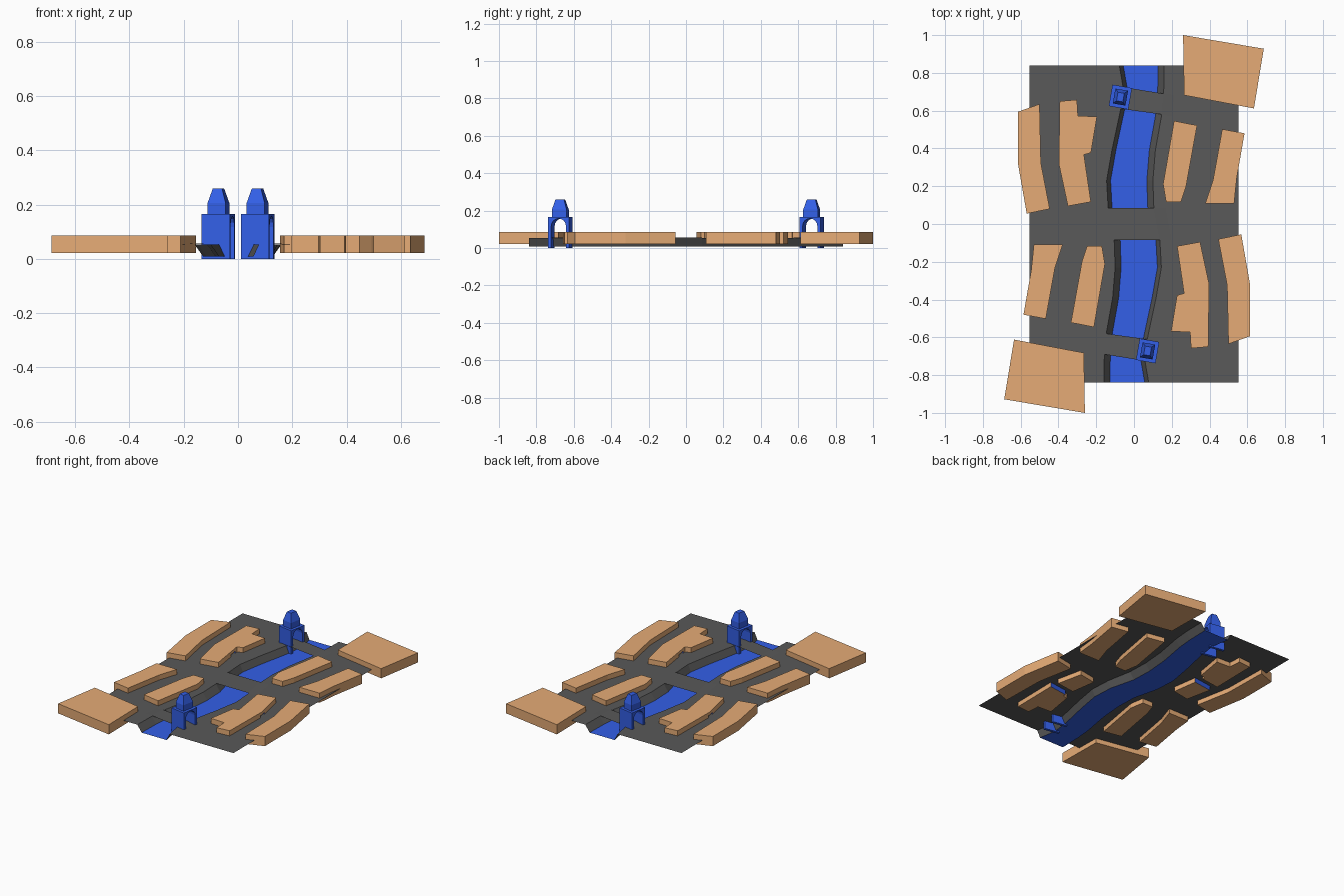
import bpy, bmesh, math
from mathutils import Matrix

if "Cube" in bpy.data.objects:
    bpy.data.objects.remove(bpy.data.objects["Cube"])


def material(name, rgb):
    m = bpy.data.materials.new(name)
    m.diffuse_color = (*rgb, 1)
    m.use_nodes = True
    m.node_tree.nodes["Principled BSDF"].inputs["Base Color"].default_value = m.diffuse_color
    return m


TAN = material("tan", (0.79, 0.41, 0.18))
BLUE = material("blue", (0.033, 0.115, 0.80))
DARK = material("dark_grey", (0.10, 0.10, 0.10))


def make(name, verts, faces, mat):
    me = bpy.data.meshes.new(name)
    me.from_pydata(verts, [], faces)
    bm = bmesh.new()
    bm.from_mesh(me)
    bmesh.ops.remove_doubles(bm, verts=bm.verts, dist=1e-5)
    bmesh.ops.recalc_face_normals(bm, faces=bm.faces)
    bm.to_mesh(me)
    bm.free()
    me.materials.append(mat)
    ob = bpy.data.objects.new(name, me)
    bpy.context.collection.objects.link(ob)
    return ob


def loft(name, rings, mat):
    """Closed solid through a stack of equal-length rings."""
    n = len(rings[0])
    verts = [v for r in rings for v in r]
    faces = [list(range(n)), list(range((len(rings) - 1) * n, len(rings) * n))]
    for k in range(len(rings) - 1):
        for i in range(n):
            j = (i + 1) % n
            faces.append([k * n + i, k * n + j, (k + 1) * n + j, (k + 1) * n + i])
    return make(name, verts, faces, mat)


def rect(w, d, z):
    return [(sx * w / 2, sy * d / 2, z) for sx, sy in ((-1, -1), (1, -1), (1, 1), (-1, 1))]


# River cross rows: left bank x, y, right bank x, y; south half is the north half turned round
north = [(-0.137, 0.085, 0.105, 0.085), (-0.145, 0.23, 0.10, 0.23),
         (-0.117, 0.39, 0.113, 0.39), (-0.07, 0.61, 0.147, 0.58),
         (-0.058, 0.725, 0.157, 0.69), (-0.078, 0.84, 0.16, 0.84)]
rows = [(-c, -d, -a, -b) for a, b, c, d in reversed(north)] + north
Z_TOP, Z_BED, EDGE = 0.053, 0.008, 0.554


def strip(name, pick, mat):
    verts, faces = [], []
    for i in range(len(rows) - 1):
        a, b = pick(*rows[i])
        d, c = pick(*rows[i + 1])
        k = len(verts)
        verts += [a, b, c, d]
        faces.append([k, k + 1, k + 2, k + 3])
    return make(name, verts, faces, mat)


def bed(xl, yl, xr, yr):
    l, r = (0.021, 0.032) if yl + yr > 0 else (0.032, 0.021)
    return (xl + l, yl, Z_BED), (xr - r, yr, Z_BED)


strip("ground_left", lambda a, b, c, d: ((-EDGE, b, Z_TOP), (a, b, Z_TOP)), DARK)
strip("ground_right", lambda a, b, c, d: ((c, d, Z_TOP), (EDGE, d, Z_TOP)), DARK)
strip("bank_left", lambda a, b, c, d: ((a, b, Z_TOP), bed(a, b, c, d)[0]), DARK)
strip("bank_right", lambda a, b, c, d: (bed(a, b, c, d)[1], (c, d, Z_TOP)), DARK)
strip("river", bed, BLUE)

# Bridge decks: gently raised, running a little onto both banks
for i, name in ((1, "south_bridge"), (5, "middle_bridge"), (9, "north_bridge")):
    edges = []
    for xl, yl, xr, yr in (rows[i], rows[i + 1]):
        for t, z in ((-0.25, Z_TOP + 0.0005), (0.0, 0.057), (1.0, 0.057), (1.25, Z_TOP + 0.0005)):
            edges.append((xl + t * (xr - xl), yl + t * (yr - yl), z))
    make(name, edges, [[k, k + 1, k + 5, k + 4] for k in range(3)], DARK)

# City block outlines (one half, the other half is turned 180 degrees)
blocks = {
    "outer_left_block": [(-.615, .594), (-.5, .635), (-.493, .324), (-.446, .08), (-.568, .055), (-.615, .324)],
    "notched_block": [(-.393, .65), (-.302, .658), (-.297, .573), (-.196, .568), (-.228, .377),
                      (-.265, .367), (-.228, .117), (-.35, .095), (-.398, .318)],
    "inner_right_block": [(.212, .546), (.334, .522), (.276, .2), (.249, .117), (.17, .117), (.154, .212)],
    "outer_right_block": [(.467, .502), (.585, .48), (.544, .244), (.53, .108), (.377, .108), (.419, .235)],
    "corner_block": [(.26, 1.0), (.687, .928), (.635, .612), (.265, .682)],
}

# Gate tower profile: arched passage running along x
arch = [(0.040 * math.cos(t), 0.118 + 0.040 * math.sin(t))
        for t in (math.pi * i / 8 for i in range(9))]
gate = [(-0.0575, 0), (-0.0575, 0.165), (0.0575, 0.165), (0.0575, 0), (0.040, 0)] + arch + [(-0.040, 0)]

for s, side in ((1, "north"), (-1, "south")):
    for name, pts in blocks.items():
        ob = loft(f"{name}_{side}", [[(s * x, s * y, z) for x, y in pts] for z in (0.022, 0.087)], TAN)
        if name == "notched_block":
            # Blue-lined passage through the block
            cut = loft("passage_cutter", [rect(0.4, 0.06, 0.0), rect(0.4, 0.06, 0.066)], BLUE)
            cut.matrix_world = Matrix.Translation((s * -0.32, s * 0.31, 0)) @ Matrix.Rotation(math.radians(8), 4, 'Z')
            cut.hide_render = True
            mod = ob.modifiers.new("passage", 'BOOLEAN')
            mod.object, mod.operation, mod.solver = cut, 'DIFFERENCE', 'EXACT'
            mod.material_mode = 'TRANSFER'
            bpy.context.view_layer.update()
            dg = bpy.context.evaluated_depsgraph_get()
            me = bpy.data.meshes.new_from_object(ob.evaluated_get(dg))
            ob.modifiers.clear()
            ob.data = me
            bpy.data.objects.remove(cut)

    # Gate tower on the slanted bridge
    place = Matrix.Translation((s * -0.072, s * 0.672, 0)) @ Matrix.Rotation(math.radians(-10), 4, 'Z')
    body = loft(f"gate_tower_{side}", [[(x, y, z) for y, z in gate] for x in (-0.0525, 0.0525)], BLUE)
    roof = loft(f"tower_top_{side}", [rect(0.068, 0.08, 0.165), rect(0.068, 0.08, 0.205),
                                     rect(0.034, 0.046, 0.26)], BLUE)
    body.matrix_world = place
    roof.matrix_world = place
